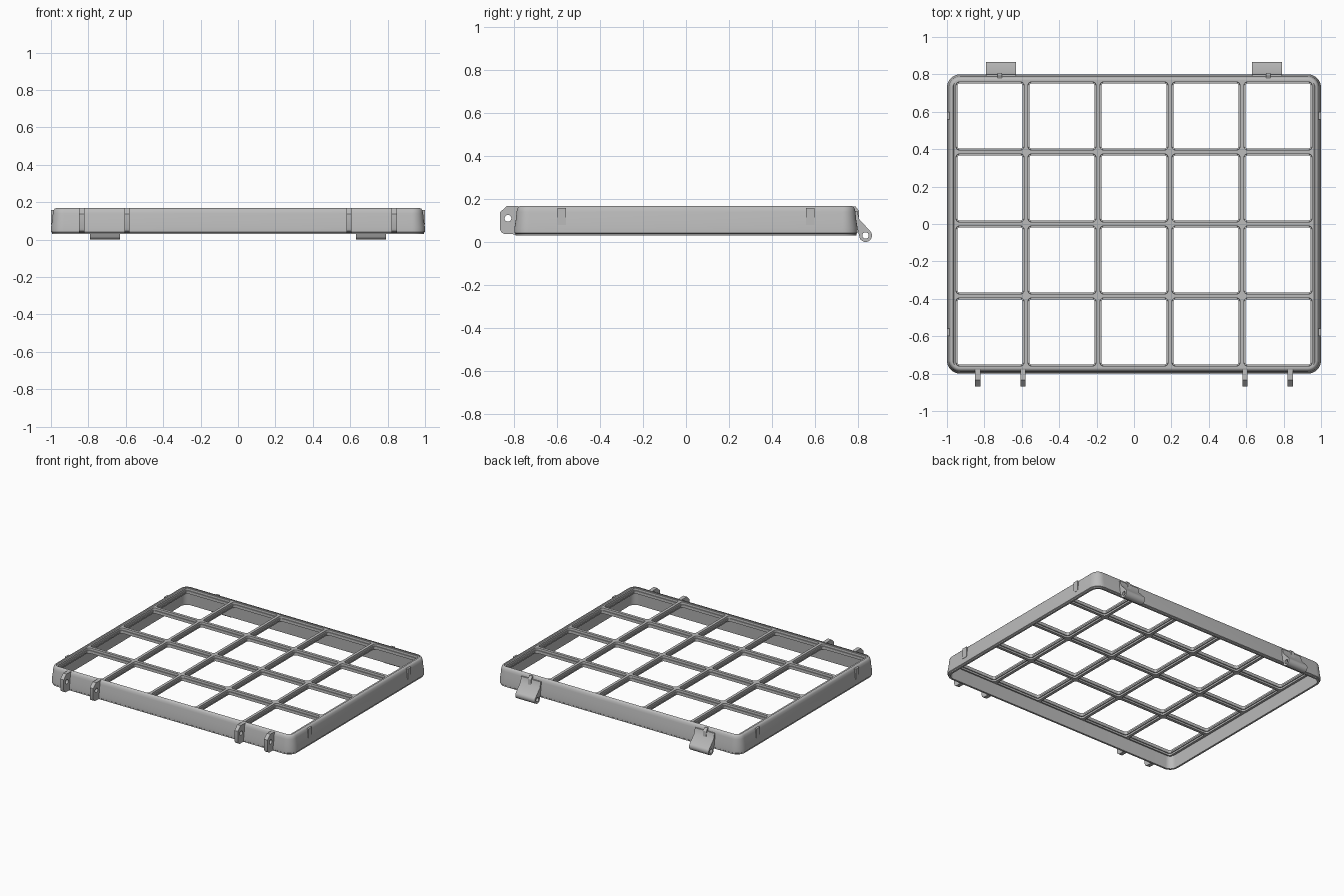
import bpy, bmesh
from math import cos, sin, pi, radians
from mathutils import Matrix

cube = bpy.data.objects.get("Cube")
if cube:
    bpy.data.objects.remove(cube, do_unlink=True)

grey = bpy.data.materials.new("plastic grey")
grey.use_nodes = True
grey.diffuse_color = (0.5, 0.5, 0.5, 1)
grey.node_tree.nodes["Principled BSDF"].inputs["Base Color"].default_value = (0.5, 0.5, 0.5, 1)


def finish(name, mesh):
    mesh.materials.clear()
    mesh.materials.append(grey)
    obj = bpy.data.objects.new(name, mesh)
    bpy.context.collection.objects.link(obj)
    bpy.ops.object.select_all(action='DESELECT')
    obj.select_set(True)
    bpy.context.view_layer.objects.active = obj
    bpy.ops.object.shade_smooth_by_angle(angle=radians(30))
    return obj


def rounded_rect(hx, hy, r, n):
    pts = []
    for k, (sx, sy) in enumerate([(1, 1), (-1, 1), (-1, -1), (1, -1)]):
        for i in range(n + 1):
            a = pi / 2 * (k + i / n)
            pts.append((sx * (hx - r) + r * cos(a), sy * (hy - r) + r * sin(a)))
    return pts


def loft(bm, sections, n, cx=0, cy=0, closed=False):
    """Join rounded rectangles (half x, half y, radius, z) into a surface."""
    loops = [[bm.verts.new((cx + x, cy + y, z)) for x, y in rounded_rect(hx, hy, r, n)]
             for hx, hy, r, z in sections]
    pairs = list(zip(loops, loops[1:]))
    if closed:
        pairs.append((loops[-1], loops[0]))
    for a, b in pairs:
        for i in range(len(a)):
            j = (i + 1) % len(a)
            bm.faces.new((a[i], a[j], b[j], b[i]))


def mesh_from(name, bm):
    bmesh.ops.remove_doubles(bm, verts=bm.verts, dist=0.0002)
    bmesh.ops.recalc_face_normals(bm, faces=bm.faces)
    mesh = bpy.data.meshes.new(name)
    bm.to_mesh(mesh)
    bm.free()
    return finish(name, mesh)


def plate(name, outline, x, half_width, hole=None):
    """Extrude a side profile (y, z) along x, with an optional round hole (y, z, radius)."""
    curve = bpy.data.curves.new(name, 'CURVE')
    curve.dimensions = '2D'
    curve.fill_mode = 'BOTH'
    curve.extrude = half_width
    rings = [outline]
    if hole:
        rings.append(arc(hole[0], hole[1], hole[2], 0, 337.5, 16))
    for ring in rings:
        spline = curve.splines.new('POLY')
        spline.points.add(len(ring) - 1)
        for p, (y, z) in zip(spline.points, ring):
            p.co = (y, z, 0, 1)
        spline.use_cyclic_u = True
    helper = bpy.data.objects.new(name + " curve", curve)
    mesh = bpy.data.meshes.new_from_object(helper)
    bpy.data.objects.remove(helper)
    turn = Matrix(((0, 0, 1, x), (1, 0, 0, 0), (0, 1, 0, 0), (0, 0, 0, 1)))
    mesh.transform(turn)
    return finish(name, mesh)


def arc(cy, cz, r, a0, a1, n):
    return [(cy + r * cos(radians(a0 + (a1 - a0) * i / (n - 1))),
             cz + r * sin(radians(a0 + (a1 - a0) * i / (n - 1)))) for i in range(n)]


# Outer frame: thin, slightly concave skirt with a rounded top edge
PITCH = 0.385
GX, GY = PITCH * 2.5, PITCH * 2
profile = [(0.006, 0.03), (0.006, 0.038), (0, 0.042), (0, 0.065), (0.006, 0.1),
           (0.010, 0.14), (0.014, 0.157), (0.02, 0.165), (0.027, 0.168), (0.032, 0.168)]
frame = [(1 - d, 0.8 - d, 0.07 - d, z) for d, z in profile]
frame += [(GX, GY, 0.03, 0.163), (GX, GY, 0.03, 0.125)]
frame += [(0.972, 0.772, 0.042, 0.125), (0.98, 0.78, 0.05, 0.03)]
bm = bmesh.new()
loft(bm, frame, 8, closed=True)
mesh_from("frame", bm)

# Grid of stepped square openings
H = PITCH / 2
tile = [(H, 0, 0.163), (0.182, 0.018, 0.163), (0.181, 0.018, 0.147), (0.175, 0.014, 0.147),
        (0.175, 0.014, 0.135), (0.182, 0.018, 0.135), (0.182, 0.018, 0.122), (H, 0, 0.122)]
bm = bmesh.new()
for col in range(5):
    for row in range(4):
        loft(bm, [(h, h, r, z) for h, r, z in tile], 4,
             (col - 2) * PITCH, (row - 1.5) * PITCH)
mesh_from("grid", bm)

# Latch lugs, hinges and side clips, mirrored left and right
lug = [(-0.775, 0.166), (-0.835, 0.168), (-0.868, 0.137), (-0.868, 0.062),
       (-0.862, 0.046), (-0.848, 0.037), (-0.785, 0.035)]
knuckle = (0.837, 0.03)
hinge = [(0.786, 0.145), (0.798, 0.145), (0.808, 0.105)]
hinge += arc(*knuckle, 0.03, 42, -150, 16) + [(0.796, 0.075), (0.786, 0.08)]
rib = [(0.775, 0.164), (0.79, 0.166), (0.806, 0.145), (0.808, 0.1), (0.785, 0.1)]

for side, s in (("left", 1), ("right", -1)):
    for place, x in (("outer", 0.835), ("inner", 0.593)):
        plate(f"{side}_{place}_latch_lug", lug, s * x, 0.014, (-0.83, 0.11, 0.016))
    plate(f"{side}_hinge", hinge, s * 0.712, 0.08, (*knuckle, 0.015))
    plate(f"{side}_hinge_rib", rib, s * 0.718, 0.013)
    for place, y in (("front", -0.58), ("back", 0.58)):
        clip = [(y - 0.02, 0.08), (y + 0.02, 0.08), (y + 0.02, 0.158), (y - 0.02, 0.158)]
        plate(f"{side}_{place}_clip", clip, s * 0.988, 0.0115)
